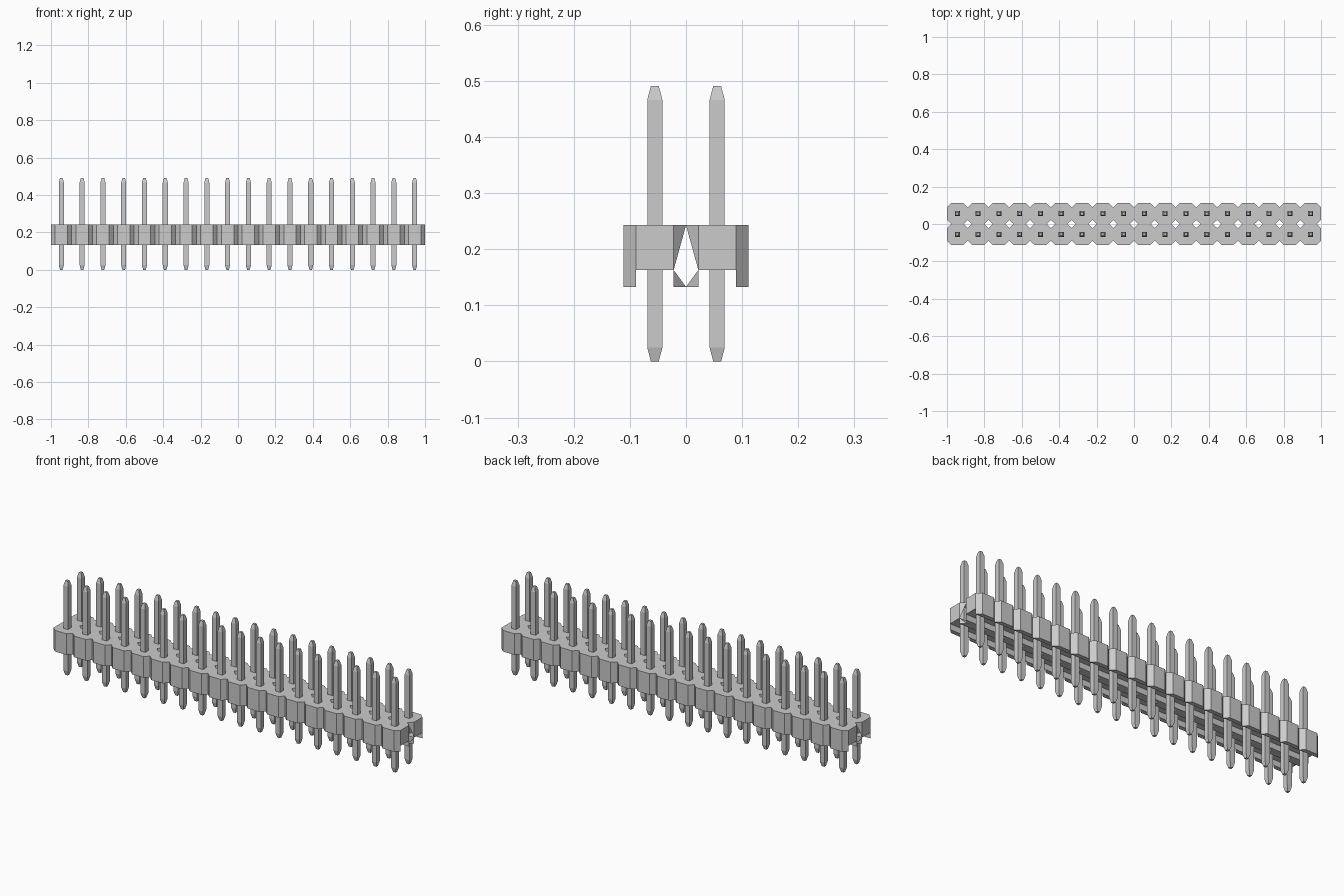
import bpy

cube = bpy.data.objects.get("Cube")
if cube:
    bpy.data.objects.remove(cube, do_unlink=True)

COUNT = 18
PITCH = 2 / COUNT
HALF = PITCH / 2           # half a cell along the strip
FLAT = 0.033               # half the flat between chamfers
INNER, OUTER, EDGE = 0.022, 0.089, PITCH
BASE, MID, TOP = 0.133, 0.163, 0.243
START = -1 + HALF          # centre of the first cell

grey = bpy.data.materials.new("plain grey")
grey.use_nodes = True
colour = (0.6, 0.6, 0.6, 1)
grey.diffuse_color = colour
grey.node_tree.nodes["Principled BSDF"].inputs["Base Color"].default_value = colour


def add_object(name, polygons, repeat=True, mirror_x=False):
    """Mesh from polygons, repeated along the strip and mirrored to both rows."""
    verts, faces = [], []
    for poly in polygons:
        faces.append(range(len(verts), len(verts) + len(poly)))
        verts += poly
    mesh = bpy.data.meshes.new(name)
    mesh.from_pydata(verts, [], [list(f) for f in faces])
    mesh.materials.append(grey)
    obj = bpy.data.objects.new(name, mesh)
    bpy.context.collection.objects.link(obj)
    if repeat:
        array = obj.modifiers.new("along strip", 'ARRAY')
        array.count = COUNT
        array.use_relative_offset = False
        array.use_constant_offset = True
        array.constant_offset_displace = (PITCH, 0, 0)
    mirror = obj.modifiers.new("both rows", 'MIRROR')
    mirror.use_axis = (mirror_x, True, False)
    mirror.use_mirror_merge = False
    return obj


def level(points, z):
    return [(START + x, y, z) for x, y in points]


def wall(p, q, low, high):
    return level([p, q], low) + level([q, p], high)


# Housing cell outline
in_l, in_r = (-FLAT, 0), (FLAT, 0)
a_l, a_r = (-HALF, INNER), (HALF, INNER)
b_l, b_r = (-HALF, OUTER), (HALF, OUTER)
out_l, out_r = (-FLAT, EDGE), (FLAT, EDGE)

# Top plate and raised underside
add_object("housing_deck", [
    level([in_l, in_r, a_r, b_r, out_r, out_l, b_l, a_l], TOP),
    level([a_l, b_l, b_r, a_r], MID),
])

# Chamfered outer walls
add_object("outer_wall", [
    wall(b_r, out_r, BASE, TOP),
    wall(out_r, out_l, BASE, TOP),
    wall(out_l, b_l, BASE, TOP),
    wall(b_l, b_r, BASE, MID),
    level([b_l, out_l, out_r, b_r], BASE),
])

# Central rib with its open, pointed passage
rib = [level([in_l, a_l, a_r, in_r], BASE), wall(a_r, a_l, BASE, MID)]
for near, far in ((a_l, in_l), (a_r, in_r)):
    for z in (BASE, TOP):
        tri = level([near], MID) + level([near, far], z)
        rib.append(tri if (z == BASE) == (near == a_l) else tri[::-1])
add_object("centre_rib", rib)

# Closed ends of the strip
add_object("end_cap", [wall(b_l, a_l, MID, TOP)], repeat=False, mirror_x=True)

# Square pins with tapered tips
PIN_Y, WIDE, TIP = HALF, 0.0135, 0.007
rings = []
for z, r in ((0, TIP), (0.025, WIDE), (0.466, WIDE), (0.491, TIP)):
    corners = ((-r, -r), (r, -r), (r, r), (-r, r))
    rings.append(level([(x, PIN_Y + y) for x, y in corners], z))
pin = [rings[0][::-1], rings[-1]]
for low, high in zip(rings, rings[1:]):
    for i in range(4):
        j = (i + 1) % 4
        pin.append([low[i], low[j], high[j], high[i]])
add_object("pins", pin)
